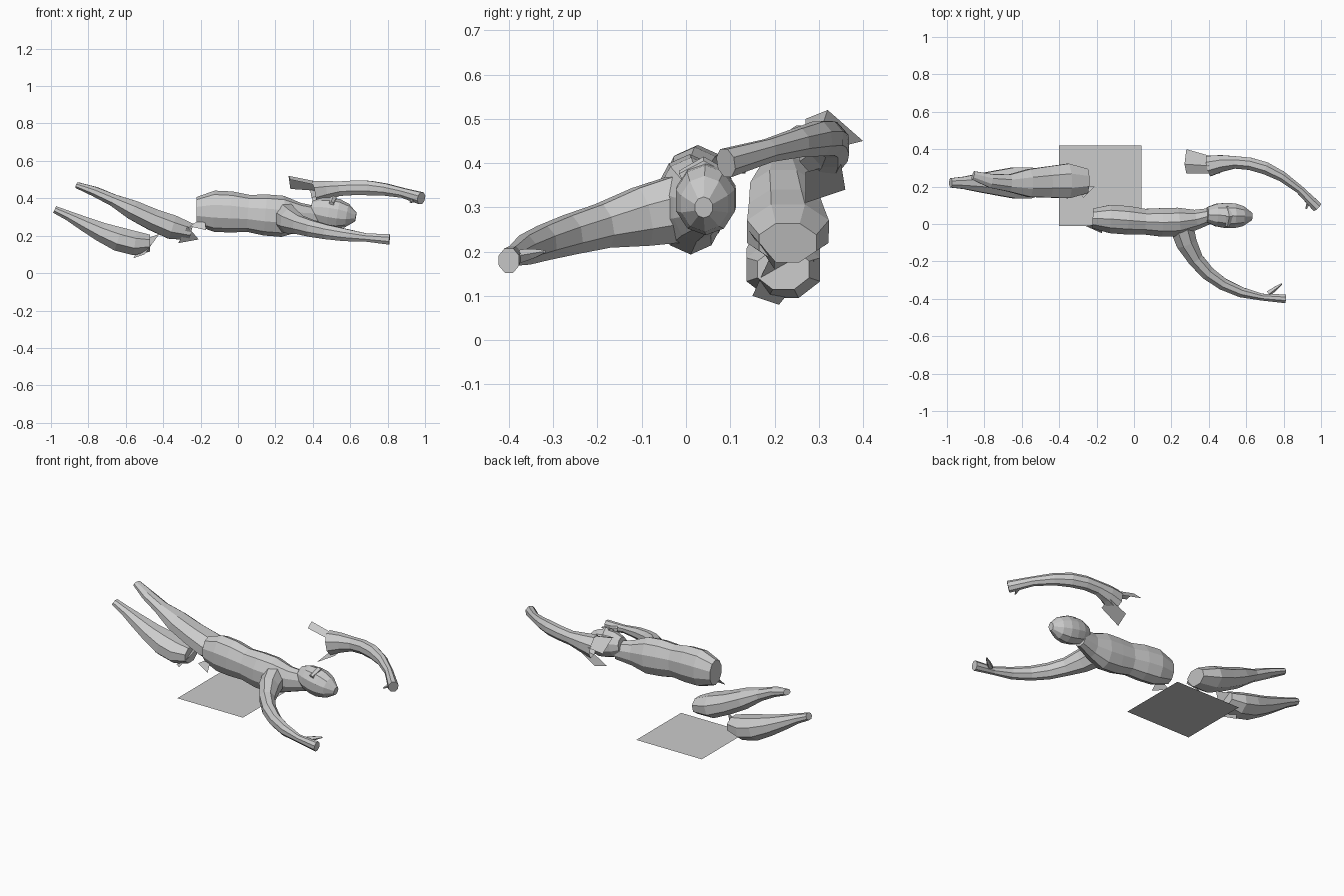
import bpy
import bmesh
import math
from mathutils import Vector

start_cube = bpy.data.objects.get("Cube")
if start_cube:
    bpy.data.objects.remove(start_cube, do_unlink=True)

# One plain grey for every part
grey = bpy.data.materials.new("plain grey")
grey.use_nodes = True
colour = (.6, .6, .6, 1)
grey.diffuse_color = colour
grey.node_tree.nodes["Principled BSDF"].inputs["Base Color"].default_value = colour


def finish(name, bm):
    """Turn a bmesh into a flat shaded object with the shared material."""
    bmesh.ops.recalc_face_normals(bm, faces=bm.faces)
    mesh = bpy.data.meshes.new(name)
    bm.to_mesh(mesh)
    bm.free()
    mesh.materials.append(grey)
    part = bpy.data.objects.new(name, mesh)
    bpy.context.scene.collection.objects.link(part)


def point_along(controls, t):
    """Point on the smooth curve steered by any number of control points."""
    points = [Vector(control) for control in controls]
    while len(points) > 1:
        points = [a.lerp(b, t) for a, b in zip(points, points[1:])]
    return points[0]


def limb(name, controls, width, height, girths, sides=8, closed=True):
    """Skin ovals along a curve; girths scale the oval at even steps."""
    bm = bmesh.new()
    last = len(girths) - 1
    centres = [point_along(controls, i / last) for i in range(last + 1)]
    rings = []
    for i, girth in enumerate(girths):
        forward = (centres[min(i + 1, last)] - centres[max(i - 1, 0)]).normalized()
        across = Vector((0, 0, 1)).cross(forward).normalized()
        upward = forward.cross(across)
        ring = []
        for k in range(sides):
            angle = math.tau * (k + .5) / sides
            side = across * width * girth * math.cos(angle)
            rise = upward * height * girth * math.sin(angle)
            ring.append(bm.verts.new(centres[i] + side + rise))
        rings.append(ring)
    for near, far in zip(rings, rings[1:]):
        for k in range(sides):
            n = (k + 1) % sides
            bm.faces.new((near[k], near[n], far[n], far[k]))
    bm.faces.new(rings[-1])
    if closed:
        bm.faces.new(rings[0])
    finish(name, bm)


def flap(name, *corners):
    """A single loose polygon."""
    bm = bmesh.new()
    bm.faces.new([bm.verts.new(corner) for corner in corners])
    finish(name, bm)


# Square ground panel
left, right, front, back = .04, -.4, -.01, .42
flap("ground_panel", (right, front, 0), (left, front, 0), (left, back, 0), (right, back, 0))

# Body lying along x, taller than it is wide
limb("torso", [(-.22, .03, .33), (0, .03, .34), (.2, -.03, .29), (.43, .05, .3)],
     width=.08, height=.11, girths=(.7, 1, 1, .9, 1, 1, .7, .5), sides=10)

# Faceted head with a ridge across the face
limb("head", [(.39, .05, .34), (.63, .04, .3)],
     width=.07, height=.08, girths=(.6, .9, 1, 1, .8, .3), sides=10)
limb("brow", [(.5, -.01, .37), (.52, .04, .42), (.5, .09, .37)],
     width=.02, height=.02, girths=(.7, 1, .7), sides=6)

# Attached arm, reaching forward
limb("right_arm", [(.25, 0, .3), (.3, -.25, .25), (.5, -.4, .2), (.81, -.4, .18)],
     width=.05, height=.06, girths=(1.4, 1.2, .9, .8, .7, .6, .4, .5))
limb("right_thumb", [(.72, -.37, .19), (.79, -.32, .2)],
     width=.02, height=.02, girths=(.8, .6, .2), sides=5)

# Separate arm with an open end and torn shoulder skin above and below it
limb("left_arm", [(.4, .31, .43), (.55, .35, .46), (.75, .35, .48), (.98, .09, .4)],
     width=.06, height=.07, girths=(1, .8, .6, .6, .6, .5, .4, .5), closed=False)
limb("left_thumb", [(.94, .13, .39), (.92, .08, .38)],
     width=.02, height=.02, girths=(.7, .5, .2), sides=5)
flap("shoulder_top_front", (.28, .27, .5), (.27, .32, .52), (.42, .31, .49), (.42, .27, .47))
flap("shoulder_top_back", (.27, .32, .52), (.28, .4, .45), (.42, .36, .44), (.42, .31, .49))
flap("shoulder_under", (.34, .27, .31), (.36, .36, .34), (.47, .35, .4), (.46, .27, .38))

# Legs, separate from the body and sloping up to the feet
limb("upper_leg", [(-.25, .23, .22), (-.45, .24, .25), (-.68, .18, .42), (-.86, .26, .47)],
     width=.1, height=.07, girths=(.7, 1, .9, .8, .5, .4, .25))
limb("lower_leg", [(-.47, .22, .16), (-.62, .22, .13), (-.85, .22, .29), (-.98, .22, .34)],
     width=.09, height=.07, girths=(.7, 1, 1, .8, .6, .4, .3))

# Torn edges at the hip and thighs
flap("hip_flap", (-.26, -.01, .25), (-.17, -.05, .23), (-.18, 0, .3))
flap("upper_thigh_flap", (-.27, .14, .25), (-.21, .2, .18), (-.32, .2, .16))
flap("lower_thigh_flap", (-.5, .15, .1), (-.42, .2, .21), (-.5, .29, .18), (-.56, .21, .08))
